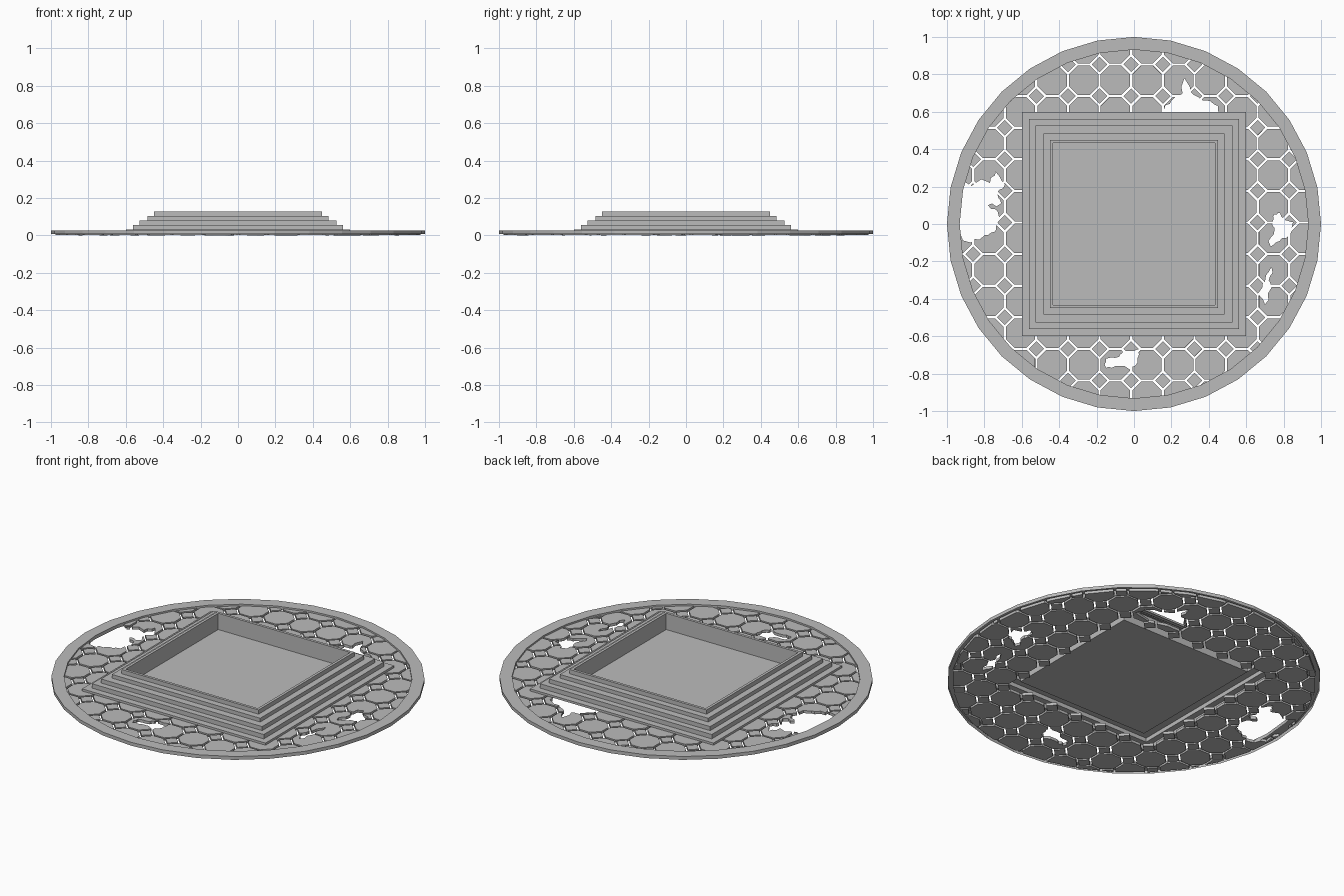
import bpy, bmesh, math, random
from mathutils import Matrix, Vector

if "Cube" in bpy.data.objects:
    bpy.data.objects.remove(bpy.data.objects["Cube"])

random.seed(4)
stone = bpy.data.materials.new("grey stone")
stone.diffuse_color = (0.5, 0.5, 0.5, 1)
stone.use_nodes = True
stone.node_tree.nodes["Principled BSDF"].inputs["Base Color"].default_value = stone.diffuse_color


def finish(name, bm):
    me = bpy.data.meshes.new(name)
    bm.to_mesh(me)
    bm.free()
    me.materials.append(stone)
    ob = bpy.data.objects.new(name, me)
    bpy.context.collection.objects.link(ob)
    return ob


def shell(name, n, profile, phase=0.0, cap=False):
    """Sweep a (radius, z) profile round n sides, from outside to inside."""
    bm = bmesh.new()
    loops = []
    for r, z in profile:
        loops.append([bm.verts.new((r * math.cos(phase + math.tau * i / n),
                                    r * math.sin(phase + math.tau * i / n), z))
                      for i in range(n)])
    for a, b in zip(loops, loops[1:]):
        for i in range(n):
            j = (i + 1) % n
            bm.faces.new((a[i], a[j], b[j], b[i]))
    if cap:
        bm.faces.new(loops[-1])
    return finish(name, bm)


def prism(bm, pts, z0, z1, tilt=None):
    """Closed prism over a counter-clockwise outline."""
    lo = [bm.verts.new((x, y, z0)) for x, y in pts]
    hi = [bm.verts.new((x, y, z1)) for x, y in pts]
    n = len(pts)
    faces = [bm.faces.new(lo[::-1]), bm.faces.new(hi)]
    for i in range(n):
        j = (i + 1) % n
        faces.append(bm.faces.new((lo[i], lo[j], hi[j], hi[i])))
    bmesh.ops.recalc_face_normals(bm, faces=faces)
    if tilt:
        c = sum((v.co for v in lo + hi), Vector()) / (2 * n)
        bmesh.ops.rotate(bm, verts=lo + hi, cent=c, matrix=tilt)


# Outer border ring, open underneath
shell("border_ring", 32, [(1, .007), (1, .027), (.932, .027), (.932, .007)])

# Stepped platform with a sunken floor, hollow underneath
steps = [(.6, .017), (.6, .03), (.562, .03), (.562, .056), (.527, .056), (.527, .08),
         (.485, .08), (.485, .102), (.448, .102), (.448, .127), (.432, .127), (.432, .031)]
shell("stepped_platform", 4, [(h * math.sqrt(2), z) for h, z in steps],
      math.pi / 4, cap=True)

# Paving: octagons with small diamonds between them
P, OX, OY, GAP = .169, -.015, .008, .006
bm = bmesh.new()


def tile(cx, cy, n, apothem, phase):
    if max(abs(cx), abs(cy)) < .47 or math.hypot(cx, cy) > 1.06:
        return
    r = apothem / math.cos(math.pi / n)
    pts = [(cx + r * math.cos(phase + math.tau * i / n),
            cy + r * math.sin(phase + math.tau * i / n)) for i in range(n)]
    tilt = Matrix.Rotation(random.uniform(-.015, .015), 3,
                           (math.cos(cx * 50), math.sin(cy * 70), 0))
    prism(bm, pts, .003, .019, tilt)


for i in range(-7, 8):
    for j in range(-7, 8):
        x, y = OX + P * i, OY + P * j
        tile(x, y, 4, P * (math.sqrt(2) - 1) / 2 - GAP, 0)
        tile(x + P / 2, y + P / 2, 8, P / 2 - GAP, math.pi / 8)
paving = finish("paving_tiles", bm)

# Broken gaps in the paving: rough outlines, roughened further
holes = [
    [(.15, .57), (.16, .61), (.2, .66), (.26, .70), (.27, .78), (.30, .73),
     (.32, .69), (.37, .66), (.45, .63), (.47, .57)],
    [(-.93, .24), (-.77, .22), (-.74, .28), (-.69, .21), (-.73, .17), (-.71, .11),
     (-.78, .1), (-.73, .07), (-.74, -.04), (-.8, -.06), (-.87, -.1), (-.96, -.04),
     (-.97, .12)],
    [(.75, .05), (.78, .06), (.81, .02), (.85, .01), (.83, -.06), (.78, -.09),
     (.73, -.12), (.72, -.09), (.75, -.04), (.74, .01)],
    [(.735, -.23), (.72, -.3), (.735, -.34), (.7, -.43), (.67, -.36), (.7, -.31)],
    [(-.06, -.68), (.02, -.67), (.02, -.74), (-.02, -.78), (-.1, -.76), (-.15, -.77),
     (-.15, -.72), (-.08, -.71)],
]
bm = bmesh.new()
for h in holes:
    pts = []
    for a, b in zip(h, h[1:] + h[:1]):
        a, b = Vector(a), Vector(b)
        d = b - a
        side = Vector((-d.y, d.x))
        pts += [a, a + d * .4 + side * random.uniform(-.18, .18),
                a + d * .7 + side * random.uniform(-.12, .12)]
    prism(bm, [tuple(p) for p in pts], -.1, .1)
breaks = finish("break_cutter", bm)

# Disc that trims the paving under the border ring
bm = bmesh.new()
prism(bm, [(.975 * math.cos(math.tau * i / 32), .975 * math.sin(math.tau * i / 32))
           for i in range(32)], -.2, .2)
trim = finish("trim_cutter", bm)

bpy.context.view_layer.objects.active = paving
for cutter, op in ((trim, 'INTERSECT'), (breaks, 'DIFFERENCE')):
    m = paving.modifiers.new(op.lower(), 'BOOLEAN')
    m.object, m.operation, m.solver = cutter, op, 'EXACT'
    bpy.ops.object.modifier_apply(modifier=m.name)
    bpy.data.objects.remove(cutter)

# Rest the lowest tile on the ground
low = min(v.co.z for v in paving.data.vertices)
for v in paving.data.vertices:
    v.co.z -= low
